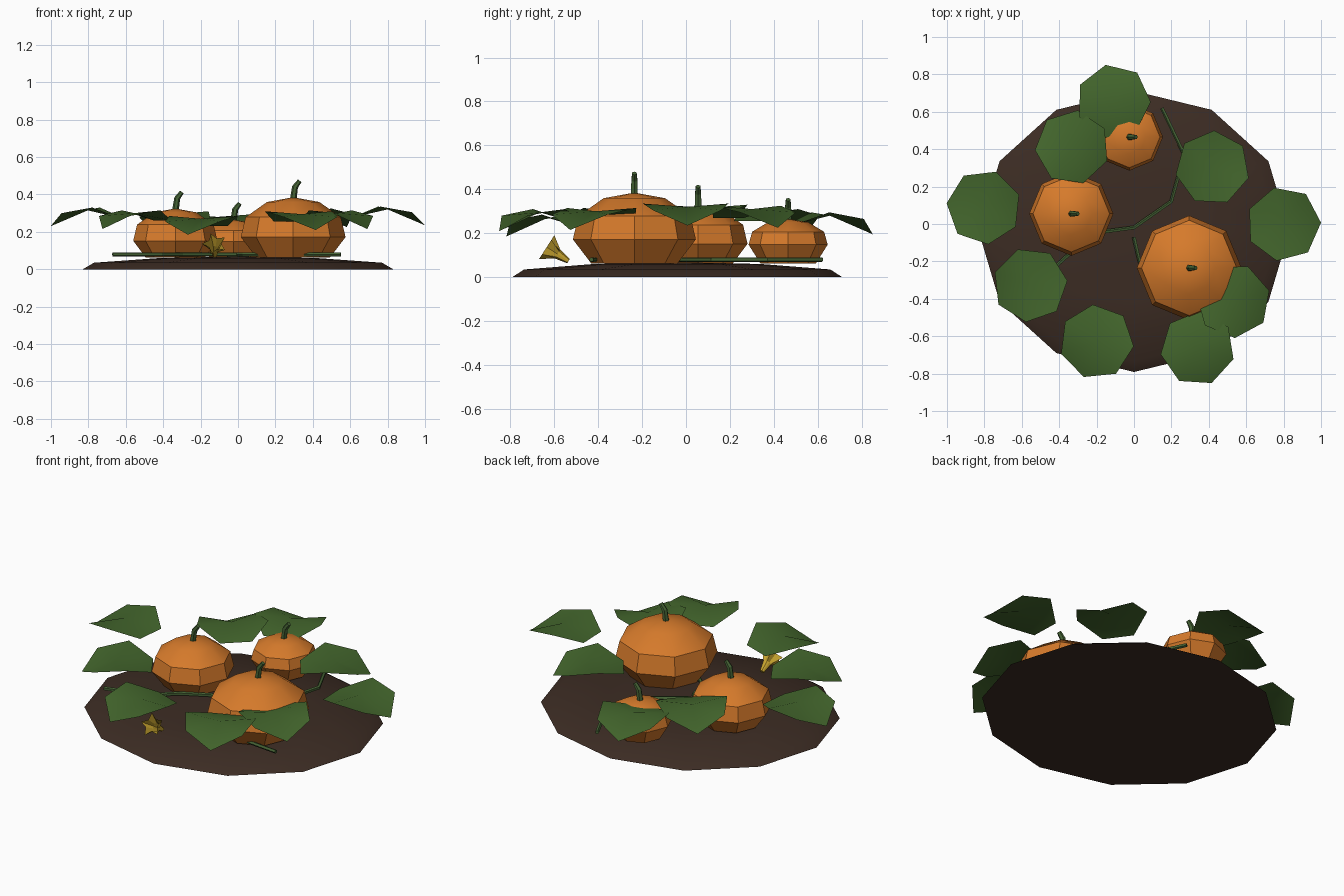
import bpy, bmesh, math
from mathutils import Vector

if "Cube" in bpy.data.objects:
    bpy.data.objects.remove(bpy.data.objects["Cube"])


def material(name, rgb):
    m = bpy.data.materials.new(name)
    m.diffuse_color = (*rgb, 1)
    m.use_nodes = True
    m.node_tree.nodes["Principled BSDF"].inputs["Base Color"].default_value = m.diffuse_color
    return m


SOIL = material("soil brown", (0.045, 0.025, 0.017))
ORANGE = material("pumpkin orange", (0.67, 0.195, 0.024))
LEAF = material("leaf green", (0.055, 0.13, 0.025))
STEM = material("stem green", (0.06, 0.125, 0.035))
YELLOW = material("flower yellow", (0.62, 0.4, 0.03))


def finish(name, bm, mat, fix_normals=True, smooth=True):
    if fix_normals:
        bmesh.ops.recalc_face_normals(bm, faces=bm.faces)
    mesh = bpy.data.meshes.new(name)
    bm.to_mesh(mesh)
    bm.free()
    mesh.materials.append(mat)
    ob = bpy.data.objects.new(name, mesh)
    bpy.context.collection.objects.link(ob)
    if smooth:
        bpy.ops.object.select_all(action="DESELECT")
        ob.select_set(True)
        bpy.context.view_layer.objects.active = ob
        bpy.ops.object.shade_smooth_by_angle(angle=math.radians(30))
    return ob


def bridge(bm, rings):
    """Join consecutive rings of equal length with quads."""
    for a, b in zip(rings, rings[1:]):
        n = len(a)
        for i in range(n):
            bm.faces.new((a[i], a[(i + 1) % n], b[(i + 1) % n], b[i]))


def lathe(name, mat, centre, profile, sides, sy=1.0):
    """Closed turned body: profile runs from bottom ring to the top apex."""
    bm = bmesh.new()
    rings = []
    for r, z in profile[:-1]:
        rings.append([bm.verts.new((centre[0] + r * math.cos(t), centre[1] + sy * r * math.sin(t), z))
                      for t in (math.tau * i / sides for i in range(sides))])
    bridge(bm, rings)
    bm.faces.new(rings[0])
    apex = bm.verts.new((*centre, profile[-1][1]))
    top = rings[-1]
    for i in range(sides):
        bm.faces.new((top[i], top[(i + 1) % sides], apex))
    return finish(name, bm, mat)


def tube(name, mat, points, radii, sides=5):
    """Tapered tube along a path."""
    bm = bmesh.new()
    pts = [Vector(p) for p in points]
    rings = []
    for i, p in enumerate(pts):
        d = (pts[min(i + 1, len(pts) - 1)] - pts[max(i - 1, 0)]).normalized()
        u = d.cross(Vector((0, 1, 0) if abs(d.z) > 0.5 else (0, 0, 1))).normalized()
        v = d.cross(u)
        rings.append([bm.verts.new(p + radii[i] * (u * math.cos(t) + v * math.sin(t)))
                      for t in (math.tau * k / sides for k in range(sides))])
    bridge(bm, rings)
    bm.faces.new(rings[0])
    bm.faces.new(rings[-1])
    return finish(name, bm, mat, smooth=False)


# Soil mound: flattened twelve-sided dome
lathe("soil_mound", SOIL, (0, -0.04),
      [(0.83, 0), (0.77, 0.035), (0.42, 0.06), (0, 0.068)], 12, sy=0.905)

# Pumpkins with bent stems: centre, radius, widest height, top height
for size, cx, cy, r, mid, top in (("large", 0.295, -0.235, 0.28, 0.172, 0.385),
                                  ("medium", -0.335, 0.055, 0.225, 0.152, 0.325),
                                  ("small", -0.025, 0.465, 0.18, 0.148, 0.265)):
    h = top - mid
    lathe(size + "_pumpkin", ORANGE, (cx, cy),
          [(r * 0.7, 0.062), (r, mid), (r * 0.91, mid + h * 0.5),
           (r * 0.5, mid + h * 0.88), (0, top)], 8)
    tube(size + "_stem", STEM,
         [(cx, cy, top - 0.015), (cx + 0.01, cy, top + 0.055), (cx + 0.035, cy, top + 0.088)],
         [0.018, 0.016, 0.012], 6)

# Leaves: seven-sided fans, tip outwards; tip and base droop, sides curl up
DROP = [0.1, 0.03, 0.0, 0.055, 0.055, 0.0, 0.03]
for i, (x, y, tip, z) in enumerate((
        (-0.11, 0.655, 102, 0.295), (-0.33, 0.41, 133, 0.31), (-0.803, 0.09, 174, 0.33),
        (-0.555, -0.325, 212, 0.315), (-0.2, -0.63, 250, 0.285), (0.34, -0.665, 292, 0.31),
        (0.53, -0.41, 324, 0.315), (0.42, 0.3, 36, 0.325), (0.8, 0.0, 2, 0.335))):
    bm = bmesh.new()
    mid = bm.verts.new((x, y, z - 0.015))
    rim = []
    for k in range(7):
        t = math.radians(tip) + math.tau * k / 7
        rim.append(bm.verts.new((x + 0.2 * math.cos(t), y + 0.2 * math.sin(t), z - DROP[k])))
    for k in range(7):
        bm.faces.new((mid, rim[k], rim[(k + 1) % 7]))
    finish("leaf_%d" % (i + 1), bm, LEAF, fix_normals=False)

# Vines lying on the soil
for name, path in (
        ("back_vine", [(0.15, 0.62), (0.27, 0.37), (0.2, 0.12), (0.0, -0.02), (-0.15, -0.04)]),
        ("front_vine", [(0.0, -0.07), (0.03, -0.2), (0.25, -0.4), (0.55, -0.43)]),
        ("left_vine", [(-0.15, -0.04), (-0.3, -0.12), (-0.41, -0.22), (-0.67, -0.3)])):
    tube(name, STEM, [(px, py, 0.08) for px, py in path], [0.011] * len(path))

# Trumpet flower: narrow throat on the soil, five-pointed mouth facing forward and up
THROAT, AXIS = Vector((-0.125, -0.535, 0.073)), Vector((0, -0.84, 0.54))
SIDE, UP = Vector((1, 0, 0)), Vector((0, 0.54, 0.84))
bm = bmesh.new()
rings = []
for d, outer, inner in ((0, 0.012, 0.012), (0.06, 0.025, 0.021), (0.118, 0.068, 0.036)):
    ring = []
    for k in range(10):
        t = math.pi + math.tau * k / 10
        r = inner if k % 2 else outer
        ring.append(bm.verts.new(THROAT + AXIS * d + r * (SIDE * math.cos(t) + UP * math.sin(t))))
    rings.append(ring)
bridge(bm, rings)
bm.faces.new(rings[0])
finish("flower", bm, YELLOW, smooth=False)
